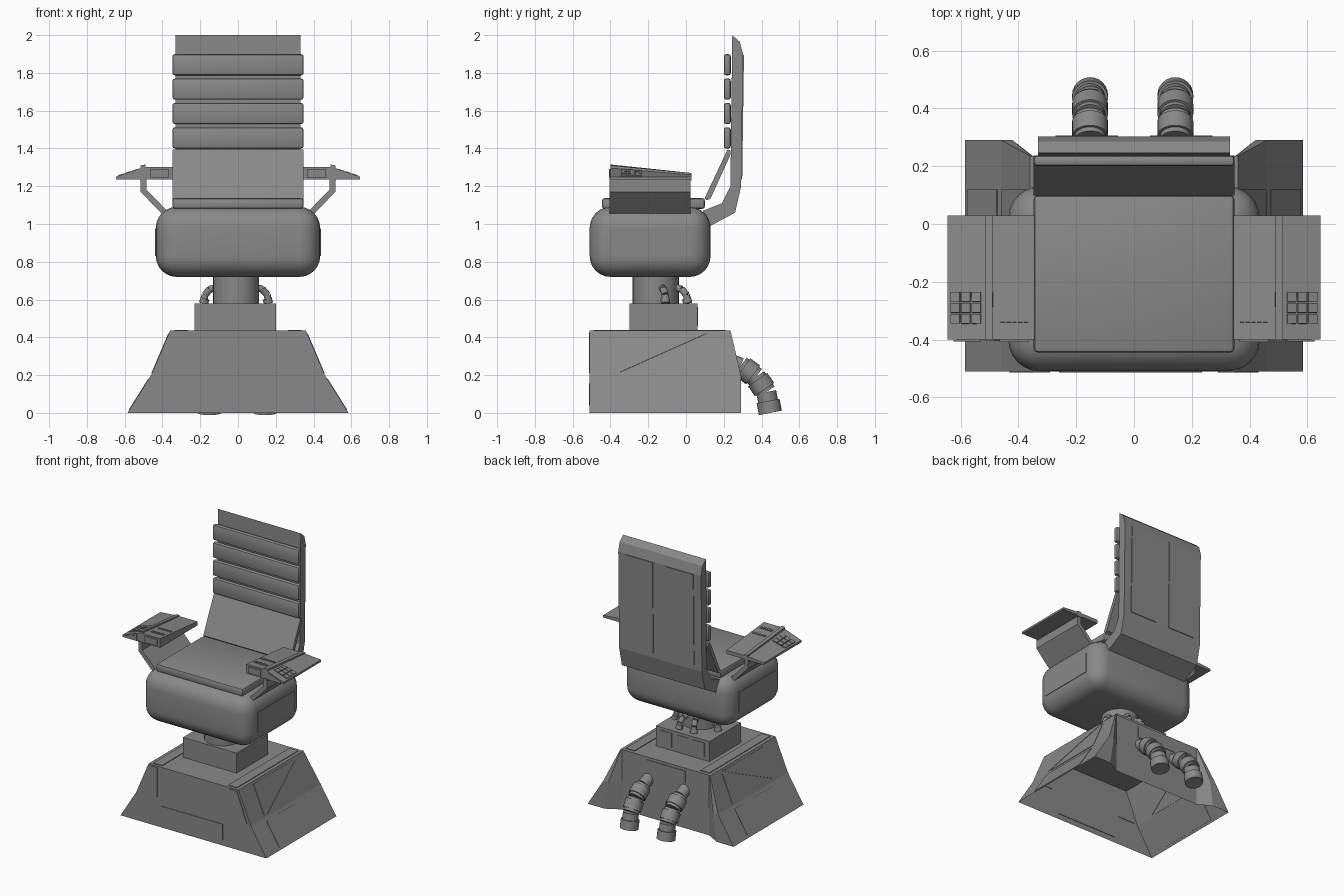
import bpy, bmesh, math
from mathutils import Vector

if "Cube" in bpy.data.objects:
    bpy.data.objects.remove(bpy.data.objects["Cube"], do_unlink=True)

grey = bpy.data.materials.new("plain grey")
grey.use_nodes = True
colour = (0.25, 0.25, 0.25, 1)
grey.diffuse_color = colour
grey.node_tree.nodes["Principled BSDF"].inputs["Base Color"].default_value = colour


def finish(name, bm, smooth=None):
    bmesh.ops.recalc_face_normals(bm, faces=bm.faces)
    mesh = bpy.data.meshes.new(name)
    bm.to_mesh(mesh)
    bm.free()
    mesh.materials.append(grey)
    ob = bpy.data.objects.new(name, mesh)
    bpy.context.collection.objects.link(ob)
    if smooth:
        bpy.ops.object.select_all(action="DESELECT")
        ob.select_set(True)
        bpy.context.view_layer.objects.active = ob
        bpy.ops.object.shade_smooth_by_angle(angle=math.radians(smooth))
    return ob


def loft(name, rings, cap_start=True, cap_end=True, smooth=None):
    """Skin a list of equal-length point rings."""
    bm = bmesh.new()
    vs = [[bm.verts.new(p) for p in ring] for ring in rings]
    n = len(rings[0])
    for a, b in zip(vs, vs[1:]):
        for i in range(n):
            j = (i + 1) % n
            bm.faces.new((a[i], a[j], b[j], b[i]))
    if cap_start:
        bm.faces.new(vs[0])
    if cap_end:
        bm.faces.new(vs[-1])
    return finish(name, bm, smooth)


def box(name, lo, hi, bevel=0, segments=2):
    bm = bmesh.new()
    bmesh.ops.create_cube(bm, size=1)
    for v in bm.verts:
        v.co = [l + (h - l) * (c + 0.5) for l, h, c in zip(lo, hi, v.co)]
    if bevel:
        bmesh.ops.bevel(bm, geom=bm.edges[:], offset=bevel, segments=segments,
                        profile=0.5, affect="EDGES")
    return finish(name, bm, 40 if bevel else None)


def plate(name, pts, t=0.004):
    """Thin panel lying on a flat surface."""
    pts = [Vector(p) for p in pts]
    n = (pts[1] - pts[0]).cross(pts[2] - pts[0]).normalized() * t
    return loft(name, [[p - n for p in pts], [p + n for p in pts]])


def profile_x(name, yz, x0, x1):
    return loft(name, [[(x, y, z) for y, z in yz] for x in (x0, x1)])


def rod(name, p, q, r, sides=24):
    p, q = Vector(p), Vector(q)
    turn = (q - p).to_track_quat("Z", "Y")
    circle = [turn @ Vector((r * math.cos(a), r * math.sin(a), 0))
              for a in (2 * math.pi * i / sides for i in range(sides))]
    return loft(name, [[c + e for c in circle] for e in (p, q)], smooth=40)


# Pedestal: flared shell, open underneath, with recessed rear centre
def pedestal_ring(z, x, y_back, x_wing):
    half = [(x, -0.51), (x, y_back), (x_wing, y_back), (0.35, 0.235)]
    return [(a, b, z) for a, b in half] + [(-a, b, z) for a, b in reversed(half)]


loft("pedestal", [pedestal_ring(0, 0.585, 0.29, 0.45),
                  pedestal_ring(0.2, 0.46, 0.29, 0.42),
                  pedestal_ring(0.435, 0.36, 0.236, 0.355)], cap_start=False)


def flank(y, z):
    x = 0.585 - 0.625 * z if z < 0.2 else 0.46 - 0.4255 * (z - 0.2)
    return x, y, z


plate("pedestal_front_panel", [(-0.26, -0.51, 0.04), (0.235, -0.51, 0.04),
                               (0.235, -0.51, 0.155), (-0.26, -0.51, 0.155)])
plate("pedestal_rear_panel", [(-0.16, 0.235, 0.33), (0.16, 0.235, 0.33),
                              (0.16, 0.235, 0.415), (-0.16, 0.235, 0.415)])
for s, side in ((1, "left"), (-1, "right")):
    def m(pts):
        return [(s * x, y, z) for x, y, z in pts]

    plate(side + "_flank_lower_panel",
          m([flank(-0.35, 0.015), flank(0.12, 0.015), flank(0.12, 0.18), flank(-0.35, 0.18)]), 0.003)
    plate(side + "_flank_upper_panel",
          m([flank(-0.35, 0.215), flank(-0.35, 0.42), flank(0.11, 0.42)]), 0.003)
    plate(side + "_flank_rear_panel",
          m([flank(-0.32, 0.21), flank(0.12, 0.21), flank(0.12, 0.41)]), 0.003)
    plate(side + "_corner_panel", m([(0.29, -0.51, 0.21), (0.43, -0.51, 0.21),
                                     (0.35, -0.51, 0.425), (0.29, -0.51, 0.425)]))
    box(side + "_deck_strip", (s * 0.3 - 0.035, -0.49, 0.43), (s * 0.3 + 0.035, 0.21, 0.44))

# Swivel block and column
box("swivel_block", (-0.23, -0.30, 0.43), (0.20, 0.06, 0.58))
for i in range(3):
    x = -0.19 + 0.13 * i
    plate("swivel_rear_panel", [(x, 0.06, 0.46), (x + 0.09, 0.06, 0.46),
                                (x + 0.09, 0.06, 0.56), (x, 0.06, 0.56)])
rod("column", (-0.01, -0.16, 0.57), (-0.01, -0.16, 0.74), 0.122, 32)

# Small cables bending from the block into the column
for dx, dy in ((1, 0.3), (-1, 0.3), (0.35, 1), (-0.35, 1)):
    d = Vector((dx, dy, 0)).normalized()
    base = Vector((-0.01, -0.16, 0))
    path = [base + d * r + Vector((0, 0, z)) for r, z in
            ((0.18, 0.58), (0.172, 0.625), (0.145, 0.655), (0.10, 0.665))]
    for a, b in zip(path, path[1:]):
        rod("small_cable", a, b, 0.019, 12)
    rod("cable_collar", path[0], path[1] - Vector((0, 0, 0.02)), 0.025, 12)

# Rear hoses made of rigid segments and cuffs
hose = [(0.20, 0.285), (0.29, 0.25), (0.37, 0.19), (0.425, 0.11), (0.447, 0)]
for cx in (-0.152, 0.143):
    pts = [Vector((cx, y, z)) for y, z in hose]
    for i, (a, b) in enumerate(zip(pts, pts[1:])):
        rod("hose_segment", a, b, 0.042 if i == 0 else 0.053)
        if i:
            mid, half = (a + b) / 2, (b - a).normalized() * 0.032
            if i == 3:
                mid = b - half
            rod("hose_cuff", mid - half, mid + half, 0.062)

# Seat body with rounded edges, and its flat side panels
box("seat_body", (-0.435, -0.51, 0.72), (0.435, 0.13, 1.09), 0.11, 6)
for s in (1, -1):
    plate("seat_side_panel", [(s * 0.435, -0.40, 0.83), (s * 0.435, 0.02, 0.83),
                              (s * 0.435, 0.02, 0.975), (s * 0.435, -0.40, 0.975)])
box("seat_cushion", (-0.347, -0.445, 1.08), (0.347, 0.10, 1.137), 0.014)

# Backrest shell, panels and pads
profile_x("back_shell", [(0.245, 2.0), (0.285, 1.965), (0.302, 1.9), (0.292, 1.2),
                         (0.26, 1.06), (0.13, 0.99), (0.09, 1.07), (0.19, 1.11),
                         (0.235, 1.2)], -0.332, 0.332)
for s in (1, -1):
    plate("back_panel", [(s * 0.055, 0.2925, 1.235), (s * 0.272, 0.2925, 1.235),
                         (s * 0.272, 0.302, 1.895), (s * 0.055, 0.302, 1.895)], 0.005)
for i in range(4):
    z = 1.4 + 0.129 * i
    box("back_pad", (-0.347, 0.2, z), (0.347, 0.237, z + 0.112), 0.012)
profile_x("lumbar_cushion", [(0.098, 1.135), (0.108, 1.125), (0.13, 1.135),
                             (0.237, 1.37), (0.235, 1.39), (0.22, 1.395)], -0.347, 0.347)

# Armrests: bent sheet bracket and sloping console
for s, side in ((1, "left"), (-1, "right")):
    bracket = [(0.515, 1.24), (0.515, 1.17), (0.395, 1.045), (0.375, 1.07), (0.485, 1.182), (0.485, 1.24)]
    loft(side + "_arm_bracket", [[(s * x, y, z) for x, z in bracket] for y in (-0.405, 0.025)])

    def slab(name, section_front, section_back):
        loft(side + name, [[(s * x, y, z) for x, z in sec] for y, sec in
                           ((-0.40, section_front), (0.03, section_back))])

    slab("_console_inner", [(0.345, 1.235), (0.49, 1.235), (0.49, 1.302), (0.345, 1.302)],
         [(0.345, 1.235), (0.49, 1.235), (0.49, 1.262), (0.345, 1.262)])
    slab("_console_ridge", [(0.485, 1.23), (0.52, 1.23), (0.515, 1.31), (0.49, 1.315)],
         [(0.485, 1.23), (0.52, 1.23), (0.515, 1.27), (0.49, 1.27)])
    slab("_console_outer", [(0.51, 1.235), (0.645, 1.235), (0.645, 1.25), (0.51, 1.298)],
         [(0.51, 1.235), (0.645, 1.235), (0.645, 1.25), (0.51, 1.262)])

    def top(x, y):
        f = (y + 0.4) / 0.43
        inner = 1.302 - 0.04 * f
        if x < 0.5:
            return s * x, y, inner
        k = (x - 0.51) / 0.135
        return s * x, y, (1.298 - 0.036 * f) * (1 - k) + 1.25 * k

    def key(name, x, y, w, d, t=0.005):
        plate(side + name, [top(x, y), top(x + w, y), top(x + w, y + d), top(x, y + d)], t)

    # Controls on top and along the front edge
    for i in range(3):
        for j in range(3):
            key("_grid_key", 0.53 + 0.036 * i, -0.345 + 0.038 * j, 0.031, 0.033)
    for i in range(5):
        key("_strip_key", 0.366 + 0.02 * i, -0.34, 0.015, 0.022)
    key("_slot_bar", 0.36, -0.255, 0.105, 0.015)
    box(side + "_front_screen", (min(s * 0.365, s * 0.465), -0.408, 1.247),
        (max(s * 0.365, s * 0.465), -0.39, 1.292))
    plate(side + "_front_fin", [(s * 0.53, -0.402, 1.242), (s * 0.625, -0.402, 1.242),
                                (s * 0.625, -0.402, 1.252), (s * 0.53, -0.402, 1.284)])
